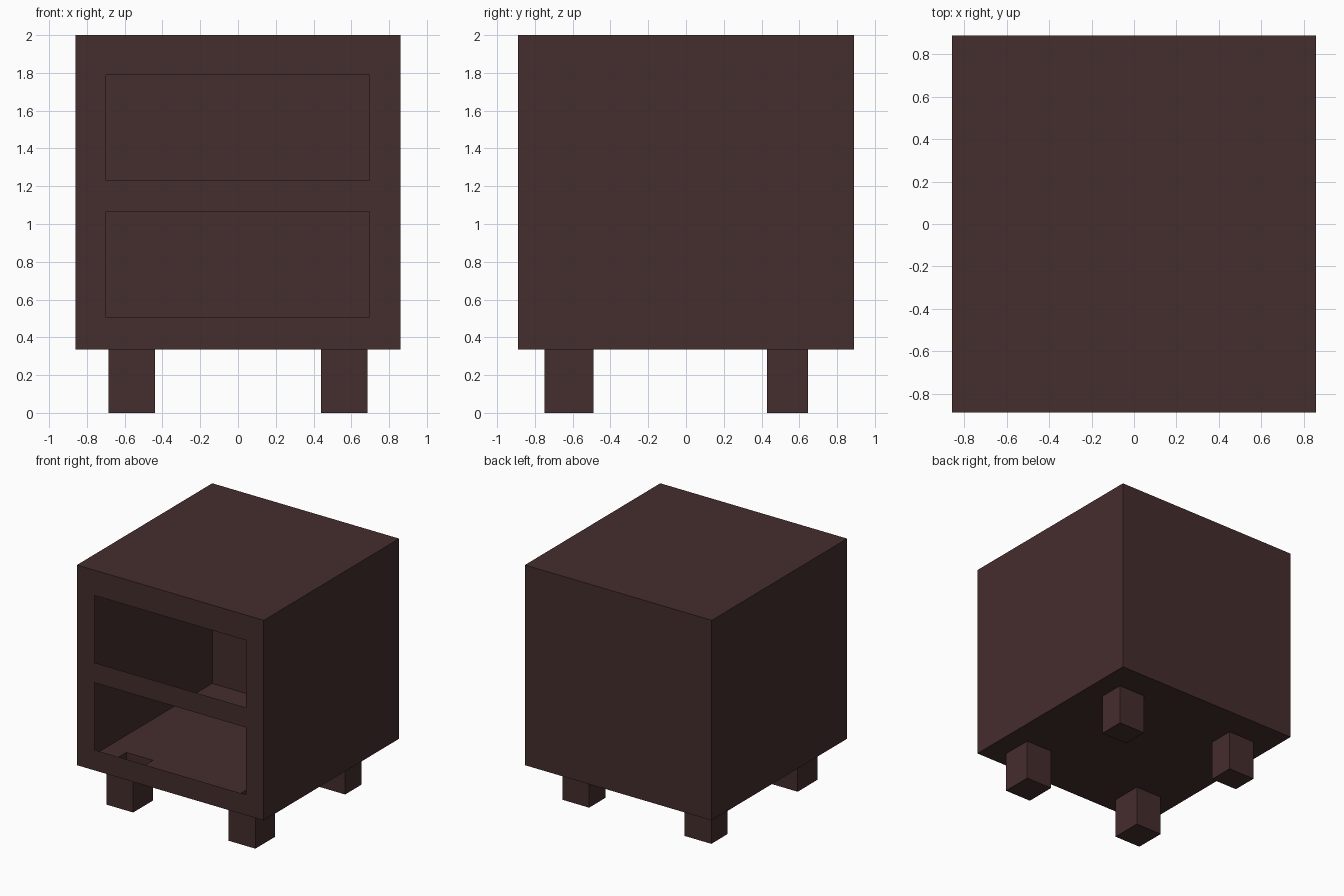
import bpy
import bmesh

if "Cube" in bpy.data.objects:
    bpy.data.objects.remove(bpy.data.objects["Cube"])

wood = bpy.data.materials.new("dark brown wood")
wood.diffuse_color = (0.060, 0.026, 0.026, 1)
wood.use_nodes = True
wood.node_tree.nodes["Principled BSDF"].inputs["Base Color"].default_value = wood.diffuse_color

W, D, BOTTOM, TOP = 0.86, 0.89, 0.335, 2.0
LEG_X = (0.44, 0.685)
LEG_Y = [("front", -0.75, -0.49), ("back", 0.43, 0.645)]
OPENINGS = [(-0.70, 0.695, 1.23, 1.79), (-0.70, 0.695, 0.505, 1.065)]


def finish(name, bm):
    bmesh.ops.remove_doubles(bm, verts=bm.verts, dist=1e-4)
    mesh = bpy.data.meshes.new(name)
    bm.to_mesh(mesh)
    bm.free()
    mesh.materials.append(wood)
    obj = bpy.data.objects.new(name, mesh)
    bpy.context.collection.objects.link(obj)


def sheet(bm, outer, holes, place, flip=False):
    """Flat rectangular sheet (u0, u1, v0, v1) with rectangular holes left out."""
    us = sorted({u for r in [outer] + holes for u in r[:2]})
    vs = sorted({v for r in [outer] + holes for v in r[2:]})
    for u0, u1 in zip(us, us[1:]):
        for v0, v1 in zip(vs, vs[1:]):
            u, v = (u0 + u1) / 2, (v0 + v1) / 2
            if any(h[0] < u < h[1] and h[2] < v < h[3] for h in holes):
                continue
            pts = [(u0, v0), (u1, v0), (u1, v1), (u0, v1)]
            if flip:
                pts.reverse()
            bm.faces.new([bm.verts.new(place(*p)) for p in pts])


legs = [(side, end, *sorted((s * LEG_X[0], s * LEG_X[1])), y0, y1)
        for side, s in (("left", -1), ("right", 1)) for end, y0, y1 in LEG_Y]

# Cabinet: thin hollow shell, open through two front windows and into the legs
bm = bmesh.new()
front, side, flat = (-W, W, BOTTOM, TOP), (-D, D, BOTTOM, TOP), (-W, W, -D, D)
sheet(bm, front, OPENINGS, lambda u, v: (u, -D, v))
sheet(bm, front, [], lambda u, v: (u, D, v), True)
sheet(bm, side, [], lambda u, v: (W, u, v))
sheet(bm, side, [], lambda u, v: (-W, u, v), True)
sheet(bm, flat, [], lambda u, v: (u, v, TOP))
sheet(bm, flat, [leg[2:] for leg in legs], lambda u, v: (u, v, BOTTOM), True)
finish("cabinet_body", bm)

# Legs: hollow boxes, open at the top into the cabinet
for side_name, end, x0, x1, y0, y1 in legs:
    bm = bmesh.new()
    sheet(bm, (x0, x1, 0, BOTTOM), [], lambda u, v: (u, y0, v))
    sheet(bm, (x0, x1, 0, BOTTOM), [], lambda u, v: (u, y1, v), True)
    sheet(bm, (y0, y1, 0, BOTTOM), [], lambda u, v: (x1, u, v))
    sheet(bm, (y0, y1, 0, BOTTOM), [], lambda u, v: (x0, u, v), True)
    sheet(bm, (x0, x1, y0, y1), [], lambda u, v: (u, v, 0), True)
    finish(f"{end}_{side_name}_leg", bm)
